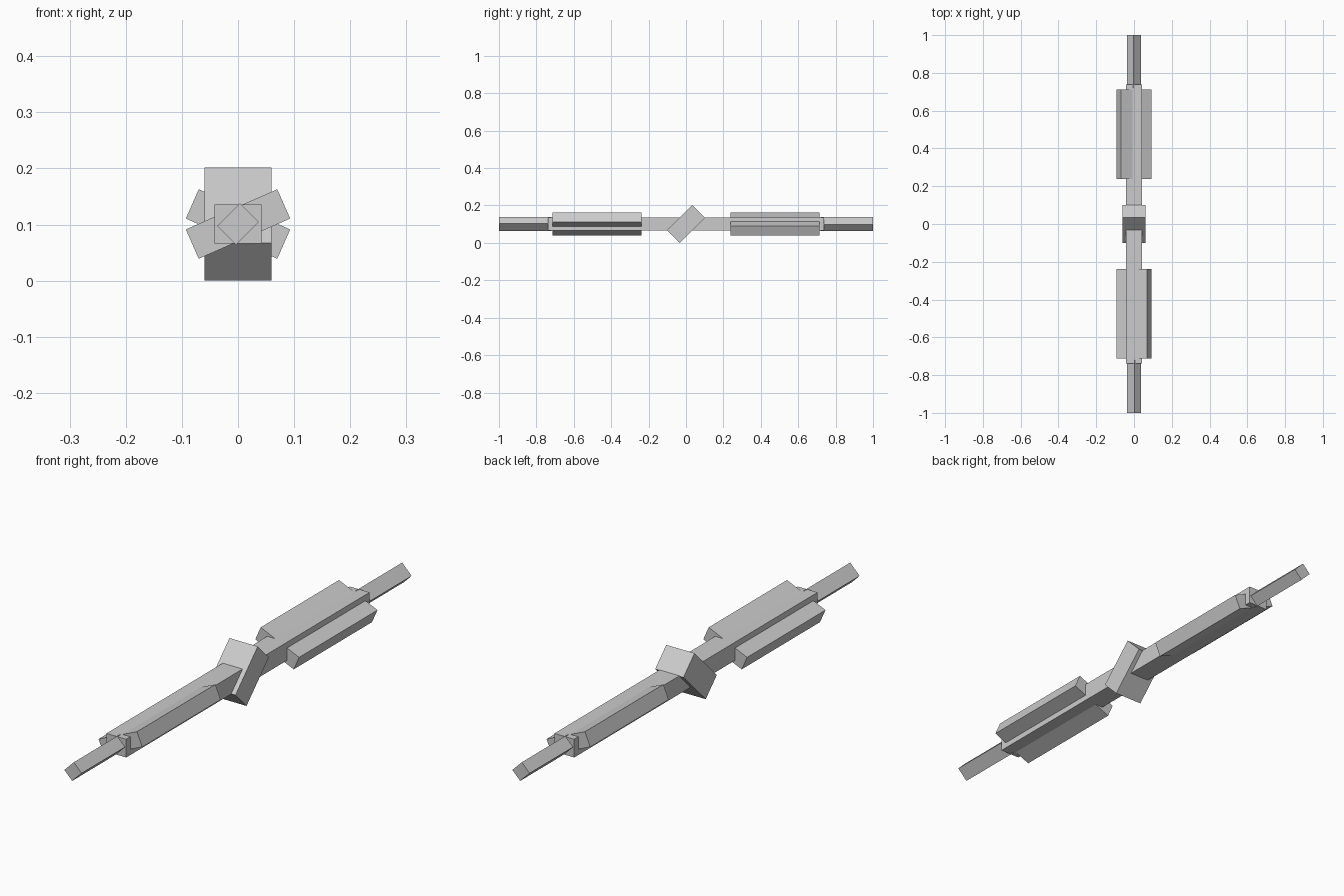
import bpy
from math import radians

cube = bpy.data.objects.get("Cube")
if cube:
    bpy.data.objects.remove(cube, do_unlink=True)

AXIS_Z = 0.101  # height of the shaft axis

grey = bpy.data.materials.new("plain grey")
grey.use_nodes = True
colour = (0.6, 0.6, 0.6, 1)
grey.diffuse_color = colour
grey.node_tree.nodes["Principled BSDF"].inputs["Base Color"].default_value = colour


def box(name, size, y=0.0, tilt=(0, 0, 0)):
    """Flat-faced box on the shaft axis, tilted in degrees."""
    bpy.ops.mesh.primitive_cube_add(size=1, location=(0, y, AXIS_Z))
    ob = bpy.context.object
    ob.name = name
    ob.scale = size
    ob.rotation_euler = [radians(a) for a in tilt]
    ob.data.materials.append(grey)
    return ob


# Long shaft with a slanted block through its middle
box("shaft", (0.084, 1.475, 0.07))
box("centre_block", (0.12, 0.191, 0.095), tilt=(45, 0, 0))

# Each end has a tilted grip and a diamond-set tip; the back is turned half round
for side, s in (("front", -1), ("back", 1)):
    box(side + "_grip", (0.178, 0.475, 0.057), s * 0.475, (0, s * 23.7, 0))
    box(side + "_tip", (0.057, 0.28, 0.047), s * 0.86, (0, s * 45, 0))
